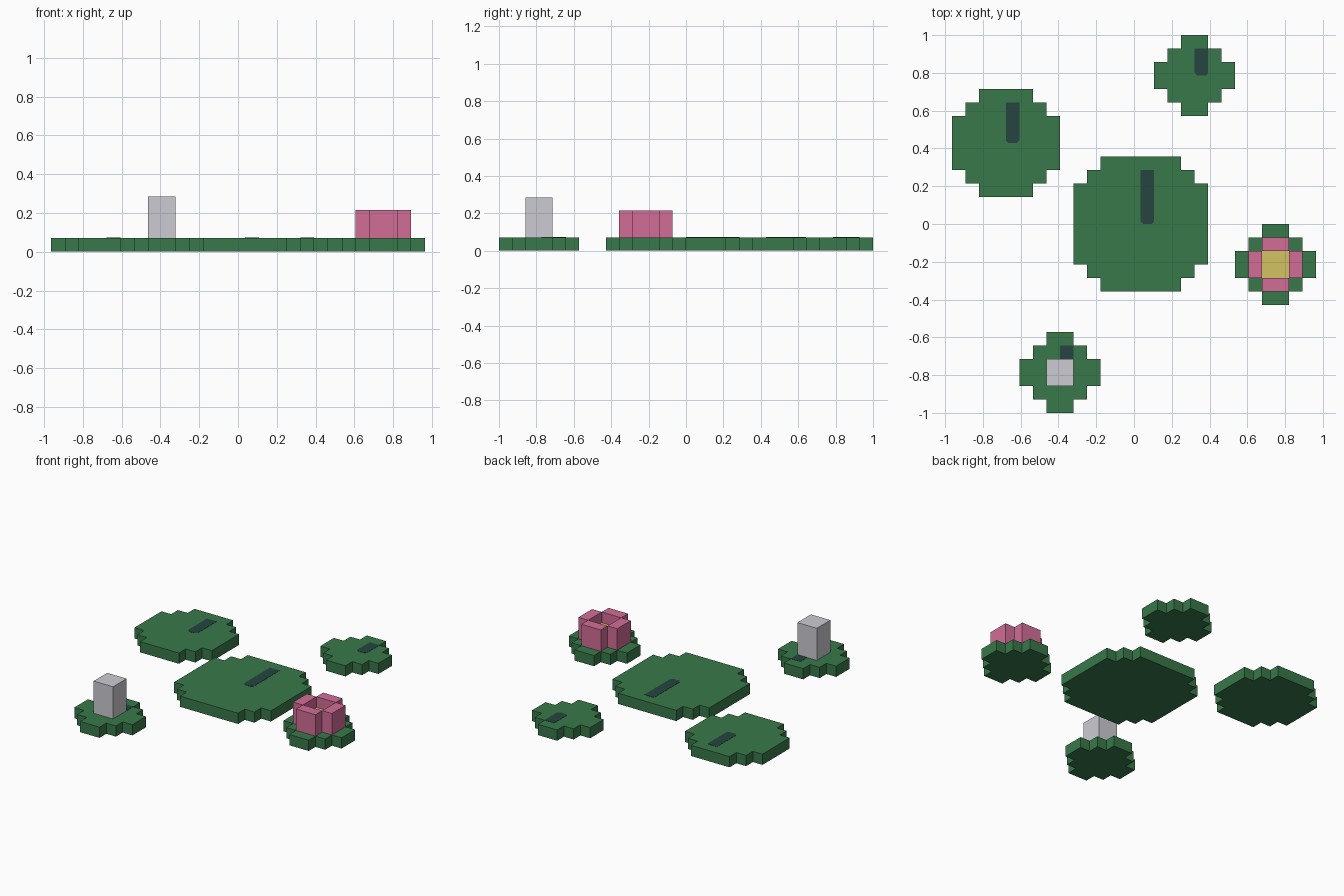
import bpy
import bmesh

U = 1 / 14  # one block of the grid

cube = bpy.data.objects.get("Cube")
if cube:
    bpy.data.objects.remove(cube, do_unlink=True)


def material(name, r, g, b):
    mat = bpy.data.materials.new(name)
    mat.use_nodes = True
    mat.diffuse_color = (r, g, b, 1)
    mat.node_tree.nodes["Principled BSDF"].inputs["Base Color"].default_value = (r, g, b, 1)
    return mat


LEAF = material("leaf green", 0.04, 0.19, 0.068)
VEIN = material("dark teal", 0.019, 0.06, 0.052)
PINK = material("petal pink", 0.65, 0.155, 0.31)
YELLOW = material("pollen yellow", 0.65, 0.54, 0.115)
GREY = material("bud grey", 0.6, 0.6, 0.65)


def prism(name, outline, z0, z1, mat, centre=(0, 0)):
    """Extrude an outline, in blocks, between two heights."""
    bm = bmesh.new()
    base = bm.faces.new([bm.verts.new((x * U, y * U, z0 * U)) for x, y in outline])
    top = bmesh.ops.extrude_face_region(bm, geom=[base])["geom"]
    bmesh.ops.translate(bm, vec=(0, 0, (z1 - z0) * U),
                        verts=[v for v in top if isinstance(v, bmesh.types.BMVert)])
    bmesh.ops.recalc_face_normals(bm, faces=bm.faces)
    mesh = bpy.data.meshes.new(name)
    bm.to_mesh(mesh)
    bm.free()
    mesh.materials.append(mat)
    obj = bpy.data.objects.new(name, mesh)
    obj.location = (centre[0] * U, centre[1] * U, 0)
    bpy.context.collection.objects.link(obj)
    return obj


def turned(points, times):
    """Rotate points by quarter turns."""
    for _ in range(times):
        points = [(-y, x) for x, y in points]
    return points


def rect(x0, y0, x1, y1):
    return [(x0, y0), (x1, y0), (x1, y1), (x0, y1)]


def lily_pad(name, centre, h, vein=True):
    # Stepped round leaf: one corner repeated four times
    corner = [(h, h - 2), (h - 1, h - 2), (h - 1, h - 1), (h - 2, h - 1), (h - 2, h)]
    outline = [p for k in range(4) for p in turned(corner, k)]
    prism(name, outline, 0, 1, LEAF, centre)
    # Dark slit from the middle towards the back
    if vein:
        c = 0.2
        slit = [(c, 0), (1 - c, 0), (1, c), (1, h - 1), (0, h - 1), (0, c)]
        prism(name + "_slit", slit, 1, 1.02, VEIN, centre)


# Leaves
BUD, FLOWER = (-5.5, -11), (10.5, -3)
lily_pad("large_pad", (0.5, 0), 5)
lily_pad("medium_pad", (-9.5, 6), 4)
lily_pad("back_pad", (4.5, 11), 3)
lily_pad("bud_pad", BUD, 3)
lily_pad("flower_pad", FLOWER, 3, vein=False)

# Closed bud
prism("bud", rect(-1, -1, 1, 1), 1, 4, GREY, BUD)

# Open flower: four petals around a lower centre
prism("flower_centre", rect(-1, -1, 1, 1), 1, 2, YELLOW, FLOWER)
for k, side in enumerate(("left", "back", "right", "front")):
    prism(side + "_petal", turned(rect(1, -1, 2, 1), k), 1, 3, PINK, FLOWER)
